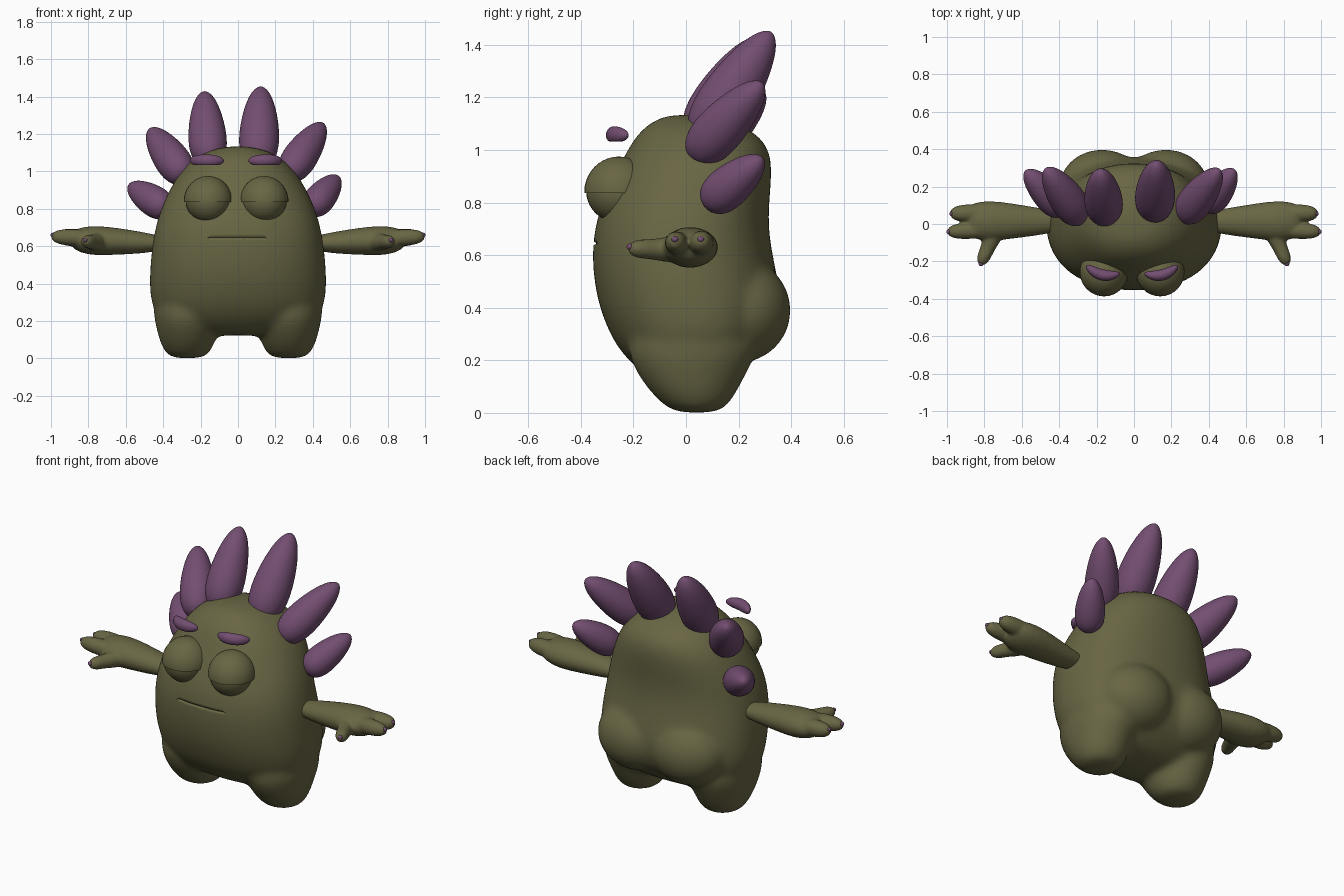
import bpy, bmesh, math
from mathutils import Vector, Matrix

if "Cube" in bpy.data.objects:
    bpy.data.objects.remove(bpy.data.objects["Cube"])


def material(name, rgb):
    m = bpy.data.materials.new(name)
    m.use_nodes = True
    m.diffuse_color = (*rgb, 1)
    bsdf = m.node_tree.nodes["Principled BSDF"]
    bsdf.inputs["Base Color"].default_value = (*rgb, 1)
    bsdf.inputs["Roughness"].default_value = 0.7
    return m


olive = material("olive skin", (0.14, 0.133, 0.057))
purple = material("purple", (0.17, 0.075, 0.165))


def skin_rings(bm, rings):
    """Bridge equal rings of points and cap both ends."""
    rows = [[bm.verts.new(p) for p in ring] for ring in rings]
    n = len(rows[0])
    for a, b in zip(rows, rows[1:]):
        for i in range(n):
            j = (i + 1) % n
            bm.faces.new((a[i], a[j], b[j], b[i]))
    bm.faces.new(rows[0][::-1])
    bm.faces.new(rows[-1])


def loft(bm, sections, axis="Z", power=2.0, n=28, shift=0.0):
    """Superellipse sections (t, u0, u1, v0, v1) along an axis."""
    def curve(c):
        return math.copysign(abs(c) ** (2 / power), c)
    rings = []
    for t, u0, u1, v0, v1 in sections:
        ring = []
        for i in range(n):
            a = math.tau * i / n
            u = (u0 + u1) / 2 + (u1 - u0) / 2 * curve(math.cos(a))
            v = (v0 + v1) / 2 + (v1 - v0) / 2 * curve(math.sin(a))
            ring.append((u + shift, v, t) if axis == "Z" else (t, u, v))
        rings.append(ring)
    skin_rings(bm, rings)


def revolve(bm, base, tip, radius, profile, n=16):
    """Turn a (length, radius) profile around the line from base to tip."""
    base, tip = Vector(base), Vector(tip)
    rot = (tip - base).to_track_quat("Z", "Y")
    size = (tip - base).length
    rings = []
    for t, r in profile:
        rings.append([base + rot @ Vector((r * radius * math.cos(math.tau * i / n),
                                           r * radius * math.sin(math.tau * i / n),
                                           t * size)) for i in range(n)])
    skin_rings(bm, rings)


def ball(bm, centre, radii, turn=0.0):
    m = Matrix.Translation(centre) @ Matrix.Rotation(turn, 4, "Z") @ Matrix.Diagonal((*radii, 1))
    return bmesh.ops.create_uvsphere(bm, u_segments=32, v_segments=20, radius=1, matrix=m)["verts"]


def finish(bm, name, mat, subsurf=0, voxel=0, smooth=0, angle=50):
    bmesh.ops.recalc_face_normals(bm, faces=bm.faces[:])
    mesh = bpy.data.meshes.new(name)
    bm.to_mesh(mesh)
    bm.free()
    mesh.materials.append(mat)
    ob = bpy.data.objects.new(name, mesh)
    bpy.context.collection.objects.link(ob)
    bpy.ops.object.select_all(action="DESELECT")
    ob.select_set(True)
    bpy.context.view_layer.objects.active = ob
    bpy.ops.object.shade_smooth_by_angle(angle=math.radians(angle))
    if subsurf:
        mod = ob.modifiers.new("round", "SUBSURF")
        mod.levels = mod.render_levels = subsurf
    if voxel:
        mod = ob.modifiers.new("merge", "REMESH")
        mod.mode = "VOXEL"
        mod.voxel_size = voxel
        mod.use_smooth_shade = True
        mod = ob.modifiers.new("soften", "SMOOTH")
        mod.factor = 0.5
        mod.iterations = smooth
    return ob


# Body: torso, two stubby legs and two rear lobes melted together
bm = bmesh.new()
torso = [(0.12, 0.24, -0.08, 0.12), (0.15, 0.34, -0.17, 0.20), (0.24, 0.45, -0.26, 0.31),
         (0.34, 0.475, -0.31, 0.36), (0.45, 0.475, -0.345, 0.365), (0.58, 0.465, -0.36, 0.335),
         (0.70, 0.445, -0.352, 0.315), (0.80, 0.415, -0.32, 0.318), (0.90, 0.37, -0.275, 0.328),
         (1.00, 0.31, -0.225, 0.325), (1.07, 0.235, -0.18, 0.265), (1.115, 0.15, -0.12, 0.16),
         (1.135, 0.05, -0.06, 0.06)]
loft(bm, [(z, -w, w, f, b) for z, w, f, b in torso], power=2.25)
leg = [(0.0, 0.06, -0.02, 0.10), (0.015, 0.11, -0.07, 0.15), (0.07, 0.143, -0.13, 0.19),
       (0.15, 0.165, -0.19, 0.23), (0.24, 0.185, -0.23, 0.28), (0.34, 0.18, -0.2, 0.25)]
for side in (-1, 1):
    loft(bm, [(z, -w, w, f, b) for z, w, f, b in leg], shift=side * 0.27)
    ball(bm, (side * 0.17, 0.2, 0.39), (0.23, 0.2, 0.2))
body = finish(bm, "body", olive, subsurf=2, voxel=0.016, smooth=14)

# Mouth: a thin slit cut into the front
bm = bmesh.new()
loft(bm, [(x, y - 0.03, y + 0.014, 0.645 - r, 0.645 + r) for x, y, r in
          ((-0.16, -0.343, 0.003), (-0.15, -0.345, 0.007), (-0.07, -0.356, 0.008),
           (0.07, -0.356, 0.008), (0.14, -0.346, 0.007), (0.15, -0.344, 0.003))], axis="X", n=12)
cutter = finish(bm, "mouth_cutter", olive)
cutter.hide_render = True
cutter.hide_set(True)
cut = body.modifiers.new("mouth", "BOOLEAN")
cut.operation = "DIFFERENCE"
cut.object = cutter

# Arms with two fingers, a thumb and small nails
finger = [(0, 0.6), (0.1, 0.9), (0.4, 1), (0.65, 0.95), (0.85, 0.8), (0.96, 0.5), (1, 0.15)]
thumb = [(0, 1.2), (0.3, 1.05), (0.55, 0.85), (0.8, 0.85), (0.95, 0.55), (1, 0.15)]
arm = [(0.38, -0.04, 0.07, 0.58, 0.65), (0.5, -0.06, 0.085, 0.56, 0.675),
       (0.65, -0.08, 0.112, 0.553, 0.70), (0.77, -0.095, 0.127, 0.548, 0.712),
       (0.85, -0.085, 0.118, 0.565, 0.70), (0.90, -0.05, 0.09, 0.60, 0.675)]
for side, label in ((1, "left"), (-1, "right")):
    bm = bmesh.new()
    loft(bm, [(side * s[0], *s[1:]) for s in arm], axis="X", n=20)
    revolve(bm, (side * 0.78, -0.03, 0.64), (side, -0.042, 0.652), 0.047, finger)
    revolve(bm, (side * 0.78, 0.06, 0.64), (side * 0.985, 0.056, 0.652), 0.05, finger)
    revolve(bm, (side * 0.74, -0.03, 0.62), (side * 0.822, -0.22, 0.625), 0.045, thumb)
    finish(bm, label + "_arm", olive, subsurf=1, voxel=0.009, smooth=5)
    bm = bmesh.new()
    for x, y, z in ((0.99, -0.042, 0.66), (0.974, 0.056, 0.66), (0.818, -0.213, 0.632)):
        ball(bm, (side * x, y, z), (0.013, 0.013, 0.012))
    finish(bm, label + "_nails", purple)

# Eyes with heavy upper lids, and floating brows
for x, label in ((0.14, "left"), (-0.16, "right")):
    side = 1 if x > 0 else -1
    bm = bmesh.new()
    ball(bm, (x, -0.26, 0.845), (0.12, 0.12, 0.12))
    finish(bm, label + "_eye", olive)
    bm = bmesh.new()
    ball(bm, (x, -0.255, 0.84), (0.13, 0.132, 0.135))
    cutting = bmesh.ops.bisect_plane(bm, geom=bm.verts[:] + bm.edges[:] + bm.faces[:], dist=0.0001,
                                     plane_co=(0, 0, 0.836), plane_no=(0, 0, 1), clear_inner=True)
    rim = [e for e in cutting["geom_cut"] if isinstance(e, bmesh.types.BMEdge)]
    bmesh.ops.contextual_create(bm, geom=rim)
    finish(bm, label + "_eyelid", olive)
    bm = bmesh.new()
    for v in ball(bm, (0, 0, 0), (0.093, 0.03, 0.033)):
        v.co.z = max(v.co.z, -0.024)
        v.co.x = math.copysign(0.093 * (abs(v.co.x) / 0.093) ** 0.85, v.co.x)
        v.co.y += 3 * v.co.x ** 2
    bmesh.ops.rotate(bm, verts=bm.verts[:], matrix=Matrix.Rotation(side * 0.24, 3, "Z"))
    bmesh.ops.translate(bm, verts=bm.verts[:], vec=(x + side * 0.012, -0.272, 1.057))
    finish(bm, label + "_brow", purple)

# Spikes fanned over the head, swept backwards
spike = [(0, 0.2), (0.03, 0.55), (0.12, 0.85), (0.28, 1), (0.48, 0.96), (0.68, 0.82),
         (0.85, 0.6), (0.95, 0.36), (1, 0.1)]
spikes = {
    "right_low_spike": ((-0.37, 0.06, 0.79), (-0.58, 0.285, 0.925), 0.088),
    "right_side_spike": ((-0.28, 0.02, 0.96), (-0.47, 0.295, 1.225), 0.1),
    "right_top_spike": ((-0.153, 0.03, 1.03), (-0.18, 0.28, 1.425), 0.107),
    "left_top_spike": ((0.108, 0.05, 1.03), (0.122, 0.325, 1.45), 0.112),
    "left_side_spike": ((0.26, 0.03, 0.97), (0.455, 0.29, 1.255), 0.097),
    "left_low_spike": ((0.385, 0.08, 0.79), (0.535, 0.29, 0.97), 0.085),
}
for name, (base, tip, radius) in spikes.items():
    bm = bmesh.new()
    revolve(bm, base, tip, radius, spike)
    finish(bm, name, purple, subsurf=2, angle=80)
